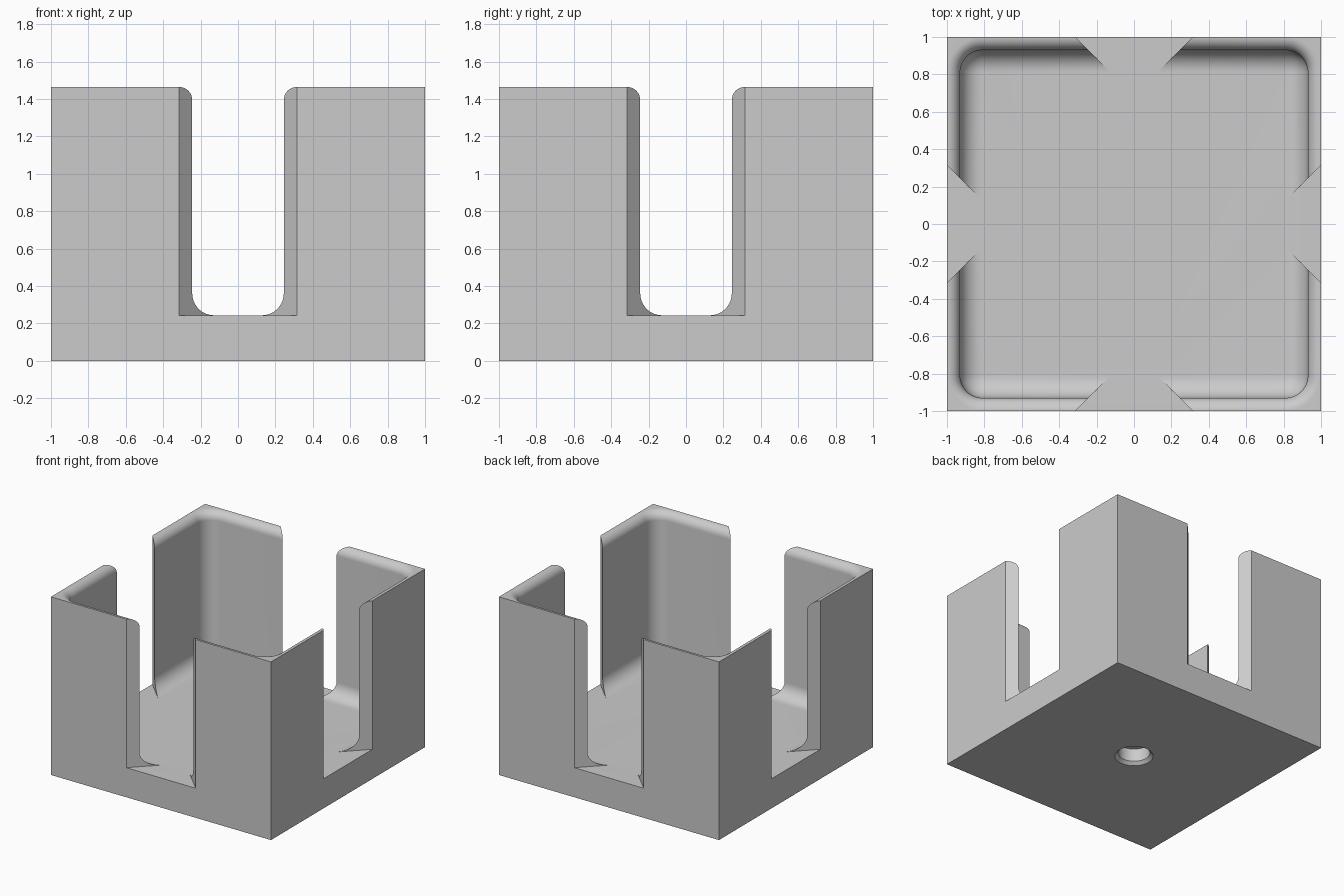
import bpy, bmesh, math

if "Cube" in bpy.data.objects:
    bpy.data.objects.remove(bpy.data.objects["Cube"])

HEIGHT, FLOOR = 1.464, 0.243
INNER, CORNER, LIP = 0.93, 0.118, 0.069
STEPS = 10

grey = bpy.data.materials.new("plain grey")
grey.diffuse_color = (0.6, 0.6, 0.6, 1)
grey.use_nodes = True
grey.node_tree.nodes["Principled BSDF"].inputs["Base Color"].default_value = grey.diffuse_color


def loft(name, rings):
    """Solid skinned through a stack of closed rings, bottom to top."""
    bm = bmesh.new()
    loops = [[bm.verts.new(p) for p in ring] for ring in rings]
    n = len(loops[0])
    for a, b in zip(loops, loops[1:]):
        for i in range(n):
            j = (i + 1) % n
            bm.faces.new((a[i], a[j], b[j], b[i]))
    bm.faces.new(loops[0][::-1])
    bm.faces.new(loops[-1])
    bmesh.ops.recalc_face_normals(bm, faces=bm.faces)
    mesh = bpy.data.meshes.new(name)
    bm.to_mesh(mesh)
    bm.free()
    mesh.materials.append(grey)
    obj = bpy.data.objects.new(name, mesh)
    bpy.context.collection.objects.link(obj)
    return obj


def rounded_square(half, r, z):
    pts = []
    for q in range(4):
        a0 = q * math.pi / 2
        cx = (half - r) * (1 if q in (0, 3) else -1)
        cy = (half - r) * (1 if q in (0, 1) else -1)
        for k in range(STEPS + 1):
            a = a0 + k / STEPS * math.pi / 2
            pts.append((cx + r * math.cos(a), cy + r * math.sin(a), z))
    return pts


def circle(r, z, n=48):
    return [(r * math.cos(2 * math.pi * i / n), r * math.sin(2 * math.pi * i / n), z)
            for i in range(n)]


def square(h, z):
    return [(-h, -h, z), (h, -h, z), (h, h, z), (-h, h, z)]


# Outer block
holder = loft("square_holder", [square(1, 0), square(1, HEIGHT)])

# Cavity: filleted floor, straight walls, rounded lip flaring to the rim
rings = []
for k in range(STEPS + 1):
    a = k / STEPS * math.pi / 2
    inset = CORNER * (1 - math.sin(a))
    rings.append(rounded_square(INNER - inset, CORNER - inset + 0.002,
                                FLOOR + CORNER * (1 - math.cos(a))))
for k in range(STEPS + 1):
    a = k / STEPS * math.pi / 2
    out = LIP * (1 - math.cos(a))
    rings.append(rounded_square(INNER + out, CORNER + out + 0.002,
                                HEIGHT - LIP + LIP * math.sin(a)))
rings.append(rounded_square(INNER + LIP, CORNER + LIP + 0.002, HEIGHT + 0.2))
cutters = [loft("cavity_cutter", rings)]

# Four side openings narrowing inward at 45 degrees
for i in range(4):
    c, s = round(math.cos(i * math.pi / 2)), round(math.sin(i * math.pi / 2))
    plan = [(-0.415, -1.1), (0.415, -1.1), (0.1, -0.785), (-0.1, -0.785)]
    plan = [(x * c - y * s, x * s + y * c) for x, y in plan]
    cutters.append(loft("opening_cutter", [[(x, y, z) for x, y in plan]
                                           for z in (FLOOR, HEIGHT + 0.3)]))

# Chamfered blind hole under the base
cutters.append(loft("hole_cutter", [circle(0.165, -0.02), circle(0.145, 0),
                                    circle(0.12, 0.025), circle(0.12, 0.13)]))

# Cut everything and clear the helpers
bpy.context.view_layer.objects.active = holder
for cutter in cutters:
    mod = holder.modifiers.new("cut", "BOOLEAN")
    mod.operation, mod.solver, mod.object = "DIFFERENCE", "EXACT", cutter
    bpy.ops.object.modifier_apply(modifier=mod.name)
    bpy.data.objects.remove(cutter)

bpy.ops.object.select_all(action="DESELECT")
holder.select_set(True)
bpy.ops.object.shade_smooth_by_angle(angle=math.radians(30))
